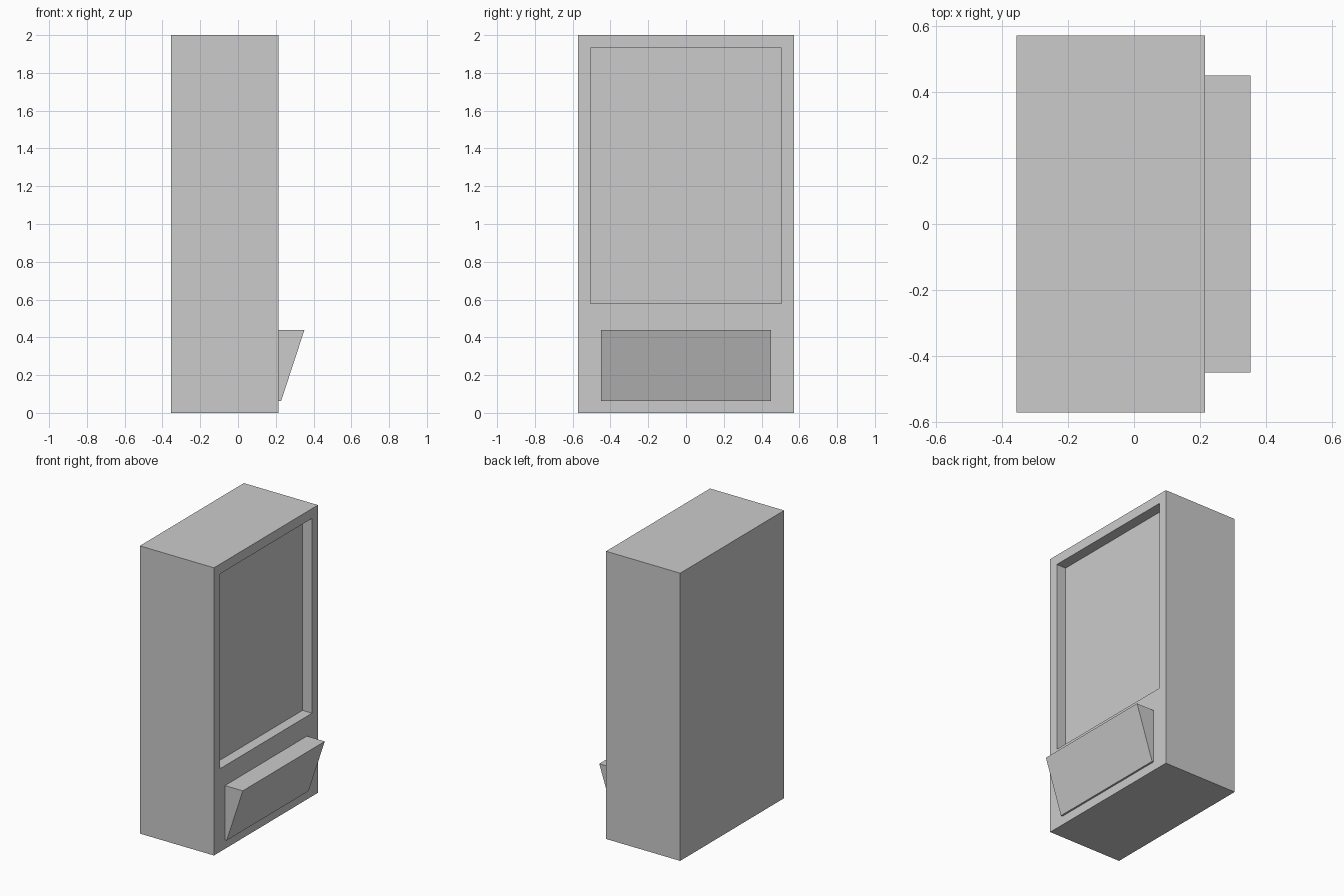
import bpy, bmesh
from mathutils import Vector

if "Cube" in bpy.data.objects:
    bpy.data.objects.remove(bpy.data.objects["Cube"])

BACK, FRONT = -0.355, 0.215      # cabinet depth along x
HALF_W, HEIGHT = 0.571, 2.0


def finish(bm, name):
    bmesh.ops.recalc_face_normals(bm, faces=bm.faces[:])
    mesh = bpy.data.meshes.new(name)
    bm.to_mesh(mesh)
    bm.free()
    obj = bpy.data.objects.new(name, mesh)
    bpy.context.collection.objects.link(obj)
    return obj


def prism(profile, half_width):
    """Extrude an (x, z) profile symmetrically across y."""
    bm = bmesh.new()
    face = bm.faces.new([bm.verts.new((x, -half_width, z)) for x, z in profile])
    ext = bmesh.ops.extrude_face_region(bm, geom=[face])
    moved = [g for g in ext["geom"] if isinstance(g, bmesh.types.BMVert)]
    bmesh.ops.translate(bm, verts=moved, vec=(0, 2 * half_width, 0))
    bmesh.ops.recalc_face_normals(bm, faces=bm.faces[:])
    return bm


# Cabinet with a recessed display window on the +x side
bm = prism([(BACK, 0), (FRONT, 0), (FRONT, HEIGHT), (BACK, HEIGHT)], HALF_W)
window = max(bm.faces, key=lambda f: f.calc_center_median().x)
bmesh.ops.inset_region(bm, faces=[window], thickness=0.06)
for v in window.verts:
    v.co = Vector((FRONT, 0.506 if v.co.y > 0 else -0.506,
                   1.932 if v.co.z > 1 else 0.578))
bmesh.ops.inset_region(bm, faces=[window], thickness=0, depth=0)
for v in window.verts:
    v.co.x = FRONT - 0.073
finish(bm, "cabinet")

# Sloped wedge-shaped tray below the window
finish(prism([(FRONT, 0.062), (0.228, 0.062), (0.352, 0.44), (FRONT, 0.44)], 0.45),
       "tray")
